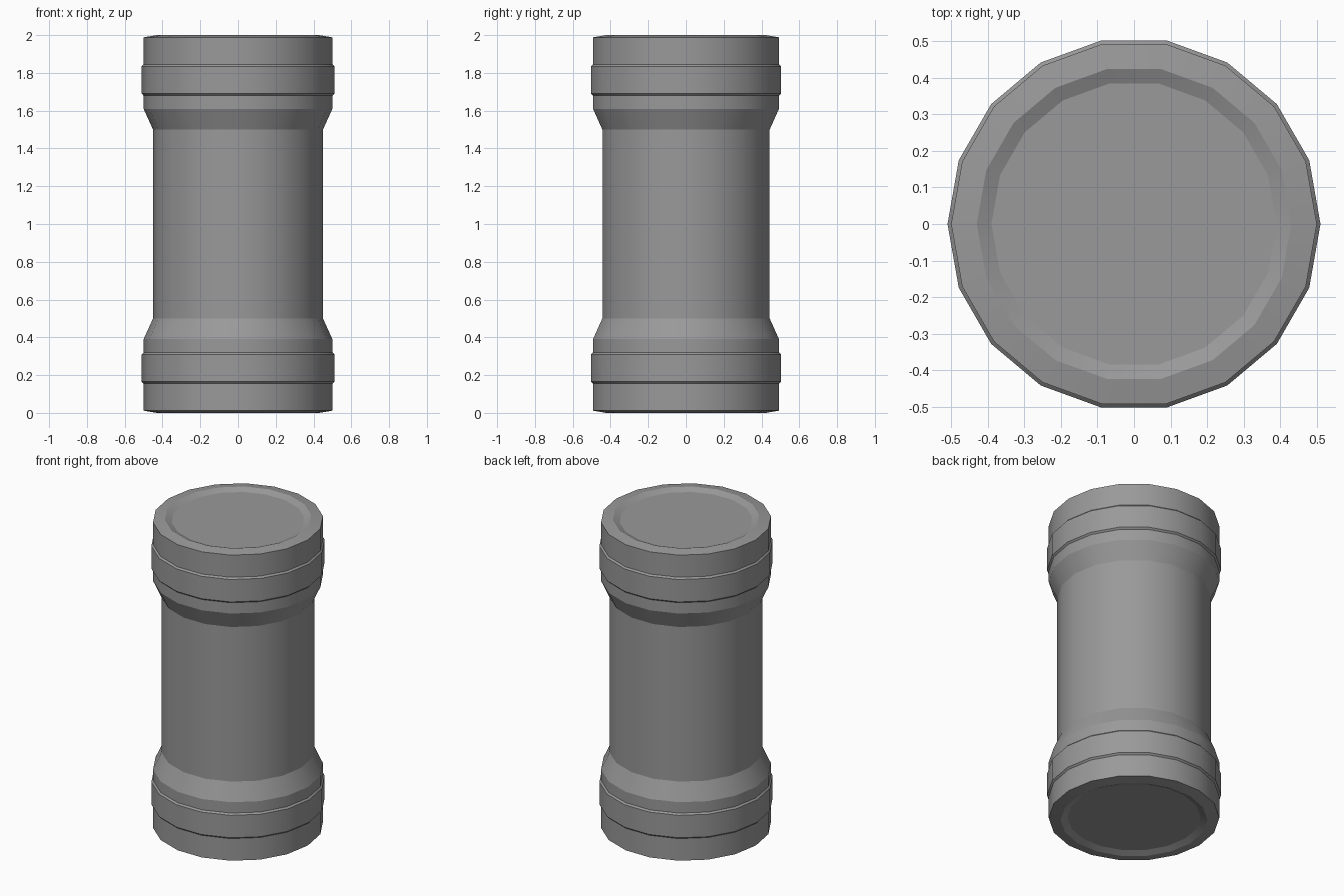
import bpy, bmesh
from math import cos, sin, pi, radians

if "Cube" in bpy.data.objects:
    bpy.data.objects.remove(bpy.data.objects["Cube"])

SIDES = 18

# Lower half profile (radius, height): recessed end, sloped rim, band, flare, shaft
half = [(0.39, 0.017), (0.43, 0.0), (0.50, 0.012),
        (0.50, 0.155), (0.51, 0.165), (0.51, 0.31), (0.50, 0.32),
        (0.50, 0.39), (0.45, 0.50)]
profile = half + [(r, 2.0 - z) for r, z in reversed(half)]


def lathe(name, points):
    """Closed faceted solid of revolution around z."""
    bm = bmesh.new()
    rings = [[bm.verts.new((r * cos(2 * pi * i / SIDES), r * sin(2 * pi * i / SIDES), z))
              for i in range(SIDES)] for r, z in points]
    for a, b in zip(rings, rings[1:]):
        for i in range(SIDES):
            j = (i + 1) % SIDES
            bm.faces.new((a[i], a[j], b[j], b[i]))
    bm.faces.new(rings[0][::-1])
    bm.faces.new(rings[-1])
    bmesh.ops.recalc_face_normals(bm, faces=bm.faces)
    mesh = bpy.data.meshes.new(name)
    bm.to_mesh(mesh)
    bm.free()
    obj = bpy.data.objects.new(name, mesh)
    bpy.context.collection.objects.link(obj)
    return obj


# Canister: shaft with a flared, banded collar at each end
canister = lathe("canister", profile)
bpy.context.view_layer.objects.active = canister
canister.select_set(True)
bpy.ops.object.shade_smooth_by_angle(angle=radians(22))

# Dark grey metal
metal = bpy.data.materials.new("dark_metal")
metal.diffuse_color = (0.32, 0.32, 0.32, 1.0)
metal.use_nodes = True
metal.node_tree.nodes["Principled BSDF"].inputs["Base Color"].default_value = metal.diffuse_color
canister.data.materials.append(metal)
